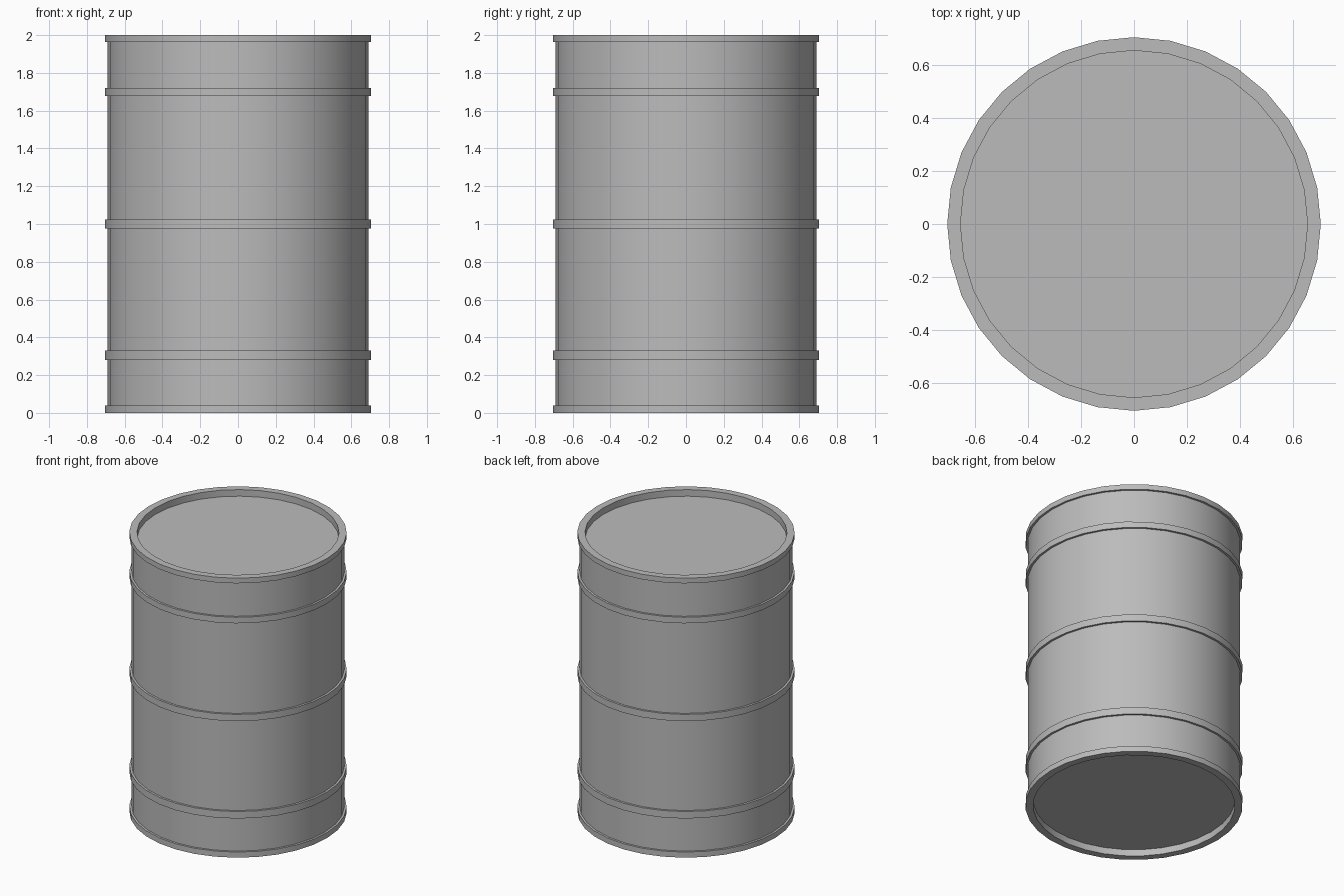
import bpy, bmesh, math
from mathutils import Matrix, Vector

if "Cube" in bpy.data.objects:
    bpy.data.objects.remove(bpy.data.objects["Cube"], do_unlink=True)

SIDES = 32
BODY, BAND, INNER = 0.69, 0.705, 0.655    # radii of wall, raised bands, rim opening
RECESS = 0.047                            # depth of both end plates
HEIGHT = 2.0

# Raised bands from bottom to top: rim, three hoops, rim
BANDS = [(0.0, 0.04), (0.28, 0.33), (0.977, 1.025), (1.677, 1.72), (1.963, HEIGHT)]

metal = bpy.data.materials.new("grey metal")
metal.use_nodes = True
grey = (0.5, 0.5, 0.5, 1.0)
metal.diffuse_color = grey
metal.node_tree.nodes["Principled BSDF"].inputs["Base Color"].default_value = grey


def drum_profile():
    """Outline from the bottom centre, around the outside, to the top centre."""
    pts = [(0, RECESS), (INNER, RECESS), (INNER, 0)]
    for low, high in BANDS:
        if low > 0:
            pts.append((BODY, low))
        pts += [(BAND, low), (BAND, high)]
        if high < HEIGHT:
            pts.append((BODY, high))
    return pts + [(INNER, HEIGHT), (INNER, HEIGHT - RECESS), (0, HEIGHT - RECESS)]


def revolve(name, profile):
    bm = bmesh.new()
    rings = []
    for radius, z in profile:
        if radius == 0:
            continue
        start = Vector((radius, 0, z))
        rings.append([bm.verts.new(Matrix.Rotation(math.tau * i / SIDES, 3, "Z") @ start)
                      for i in range(SIDES)])
    for lower, upper in zip(rings, rings[1:]):
        for i in range(SIDES):
            j = (i + 1) % SIDES
            bm.faces.new((lower[i], lower[j], upper[j], upper[i]))
    # Flat recessed end plates
    bm.faces.new(rings[0][::-1])
    bm.faces.new(rings[-1])
    bmesh.ops.recalc_face_normals(bm, faces=bm.faces)
    mesh = bpy.data.meshes.new(name)
    bm.to_mesh(mesh)
    bm.free()
    mesh.materials.append(metal)
    obj = bpy.data.objects.new(name, mesh)
    bpy.context.collection.objects.link(obj)
    return obj


# Drum shell with hoops, rims and end plates
drum = revolve("drum_shell", drum_profile())
bpy.ops.object.select_all(action="DESELECT")
drum.select_set(True)
bpy.context.view_layer.objects.active = drum
bpy.ops.object.shade_smooth_by_angle(angle=math.radians(30))
